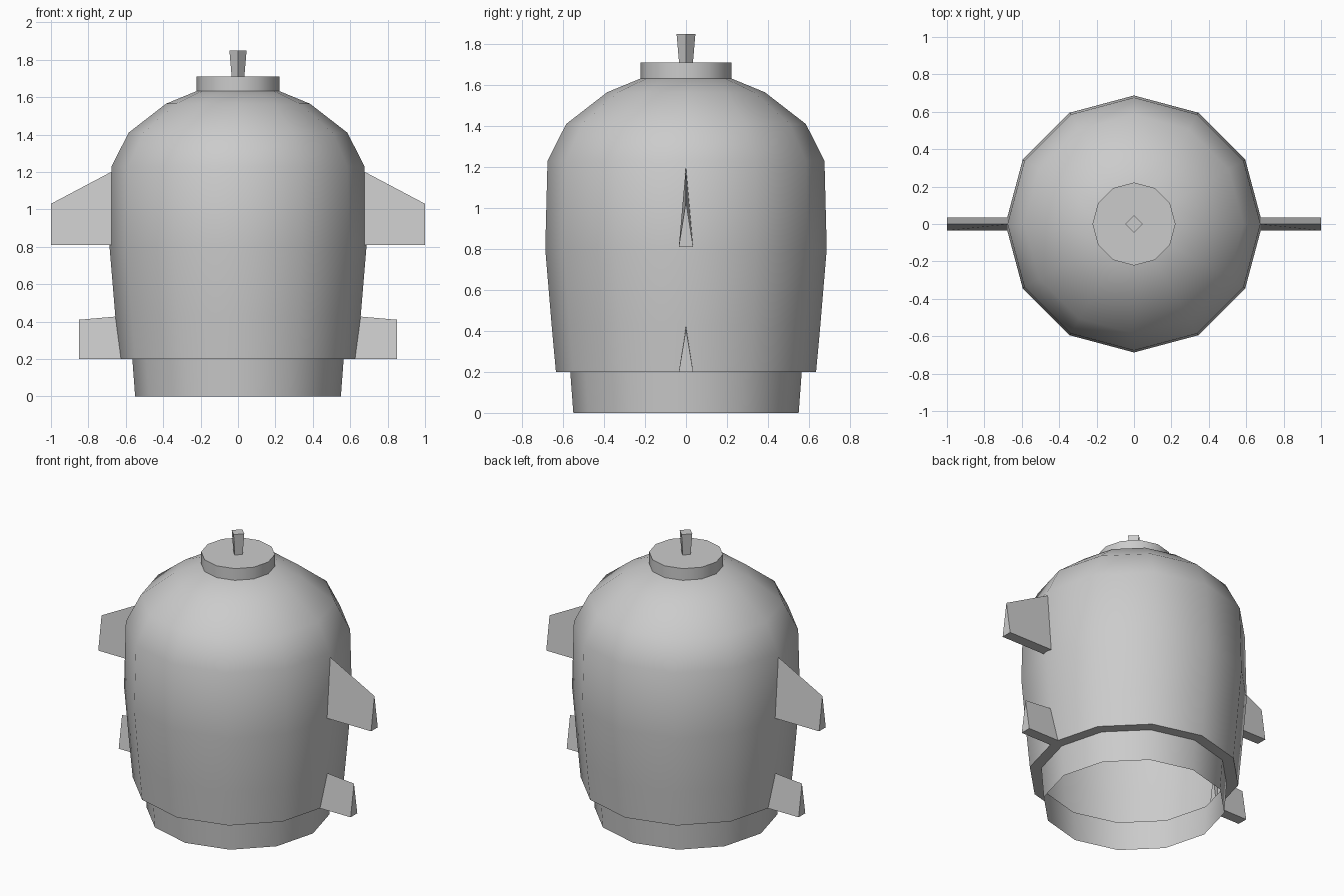
import bpy, bmesh, math

SIDES = 12

cube = bpy.data.objects.get("Cube")
if cube:
    bpy.data.objects.remove(cube, do_unlink=True)

grey = bpy.data.materials.new("plain grey")
grey.use_nodes = True
colour = (0.6, 0.6, 0.6, 1)
grey.diffuse_color = colour
grey.node_tree.nodes["Principled BSDF"].inputs["Base Color"].default_value = colour


def finish(name, bm, smooth=False):
    """Turn a bmesh into a named, shaded object."""
    bmesh.ops.recalc_face_normals(bm, faces=bm.faces)
    mesh = bpy.data.meshes.new(name)
    bm.to_mesh(mesh)
    bm.free()
    mesh.materials.append(grey)
    obj = bpy.data.objects.new(name, mesh)
    bpy.context.collection.objects.link(obj)
    if smooth:
        bpy.ops.object.select_all(action="DESELECT")
        obj.select_set(True)
        bpy.context.view_layer.objects.active = obj
        bpy.ops.object.shade_smooth_by_angle(angle=math.radians(40))
    return obj


def lathe(name, profile, sides=SIDES, cap_bottom=False, smooth=True):
    """Stack rings of (radius, height), closed at the top."""
    bm = bmesh.new()
    rings = []
    for r, z in profile:
        angles = [math.tau * i / sides for i in range(sides)]
        rings.append([bm.verts.new((r * math.cos(a), r * math.sin(a), z)) for a in angles])
    for low, high in zip(rings, rings[1:]):
        for i in range(sides):
            j = (i + 1) % sides
            bm.faces.new((low[i], low[j], high[j], high[i]))
    bm.faces.new(rings[-1])
    if cap_bottom:
        bm.faces.new(rings[0][::-1])
    return finish(name, bm, smooth)


def fin(name, side, inner, outer, base, inner_top, outer_top, half=0.035):
    """Wedge with a wide base and a knife-edge top."""
    bm = bmesh.new()
    ends = []
    for x, top in ((inner, inner_top), (outer, outer_top)):
        ends.append([bm.verts.new((side * x, y, z))
                     for y, z in ((-half, base), (half, base), (0, top))])
    a, b = ends
    bm.faces.new(a)
    bm.faces.new(b)
    for i in range(3):
        j = (i + 1) % 3
        bm.faces.new((a[i], a[j], b[j], b[i]))
    return finish(name, bm)


# Hollow shell: foot ring, step out, bulging wall and dome
lathe("body_shell", [(0.55, 0), (0.565, 0.2), (0.635, 0.2), (0.656, 0.43),
                     (0.687, 0.8), (0.676, 1.23), (0.585, 1.41),
                     (0.385, 1.565), (0.215, 1.635)])

# Collar disc and flared square knob
lathe("top_collar", [(0.222, 1.63), (0.222, 1.71)], cap_bottom=True)
lathe("top_knob", [(0.034, 1.71), (0.046, 1.85)], sides=4, cap_bottom=True, smooth=False)

# Paired fins
for label, side in (("left", 1), ("right", -1)):
    fin(label + "_upper_fin", side, 0.66, 1.0, 0.81, 1.21, 1.03)
    fin(label + "_lower_fin", side, 0.62, 0.85, 0.2, 0.43, 0.41)
